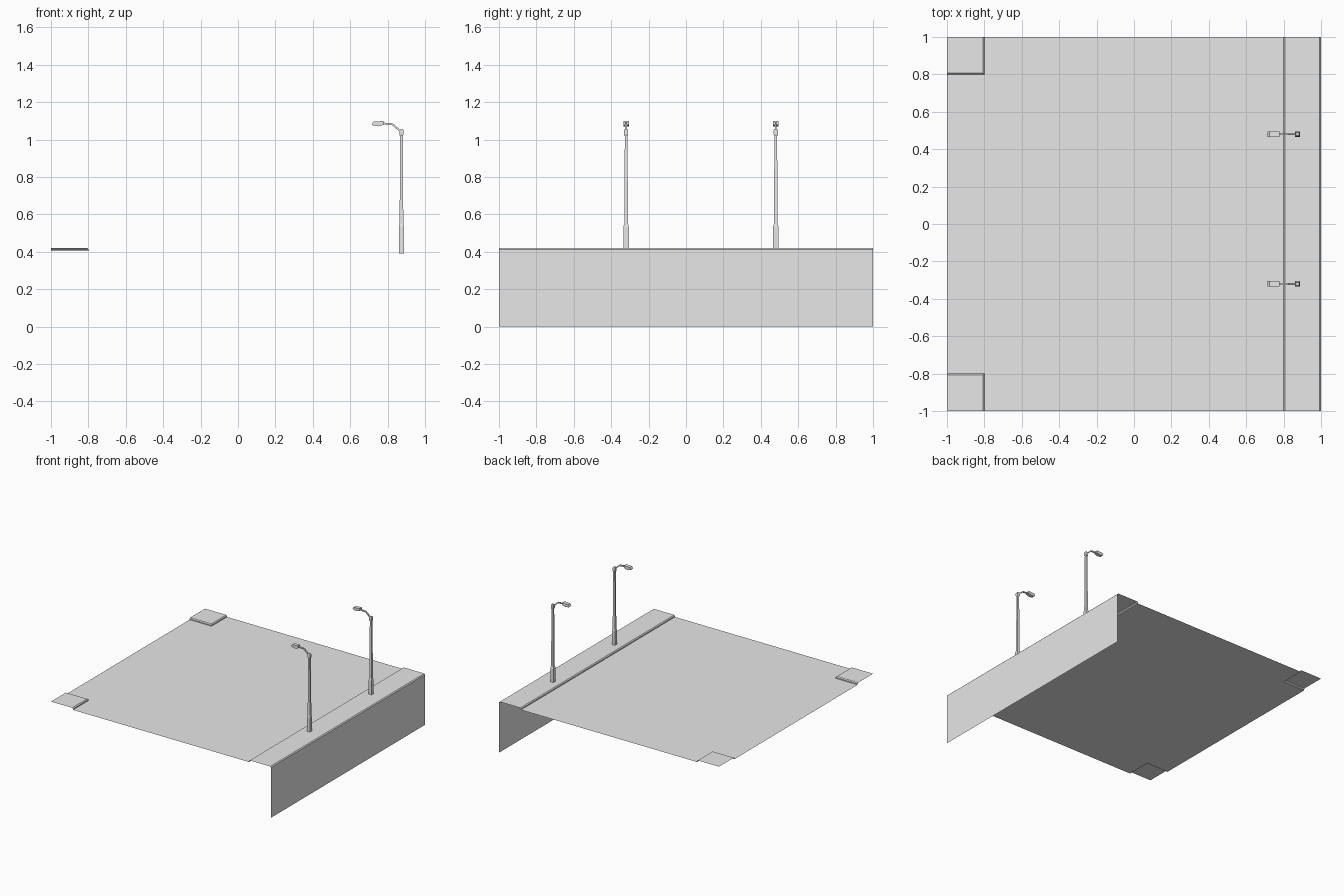
import bpy
import bmesh
from mathutils import Vector

if "Cube" in bpy.data.objects:
    bpy.data.objects.remove(bpy.data.objects["Cube"], do_unlink=True)

grey = bpy.data.materials.new("plain grey")
grey.use_nodes = True
grey.diffuse_color = (0.8, 0.8, 0.8, 1)
grey.node_tree.nodes["Principled BSDF"].inputs["Base Color"].default_value = (0.8, 0.8, 0.8, 1)

ROAD, EDGE, TOP = 0.405, 0.413, 0.42   # road level, kerb bevel start, pavement level
BEVEL = 0.007
KERB = 0.8                             # distance of the kerb line from the centre


def finish(name, bm):
    mesh = bpy.data.meshes.new(name)
    bm.to_mesh(mesh)
    bm.free()
    mesh.materials.append(grey)
    obj = bpy.data.objects.new(name, mesh)
    bpy.context.collection.objects.link(obj)
    return obj


def loft(name, rings, closed=True, caps=True):
    """Skin a list of point rings, optionally capping both ends."""
    bm = bmesh.new()
    rows = [[bm.verts.new(p) for p in ring] for ring in rings]
    n = len(rows[0])
    for a, b in zip(rows, rows[1:]):
        for i in range(n if closed else n - 1):
            j = (i + 1) % n
            bm.faces.new((a[i], a[j], b[j], b[i]))
    if caps:
        bm.faces.new(rows[0][::-1])
        bm.faces.new(rows[-1])
    if closed:
        bmesh.ops.recalc_face_normals(bm, faces=bm.faces)
    return finish(name, bm)


def square(x, y, z, r):
    return [(x - r, y - r, z), (x + r, y - r, z), (x + r, y + r, z), (x - r, y + r, z)]


# Road sheet, notched at the two corner pavements
bm = bmesh.new()
outline = [(-KERB, -1), (KERB, -1), (KERB, 1), (-KERB, 1),
           (-KERB, KERB), (-1, KERB), (-1, -KERB), (-KERB, -KERB)]
bm.faces.new([bm.verts.new((x, y, ROAD)) for x, y in outline])
finish("road", bm)

# Pavement strip with kerb, continuing down as the embankment wall
profile = [(KERB, ROAD), (KERB, EDGE), (KERB + BEVEL, TOP),
           (1 - BEVEL, TOP), (1, EDGE), (1, 0)]
loft("pavement_and_wall", [[(x, y, z) for x, z in profile] for y in (1, -1)],
     closed=False, caps=False)

# Corner pavements with bevelled kerbs on their two inner sides
for side, label in ((-1, "front"), (1, "back")):
    bm = bmesh.new()
    rows = []
    for inset, z in ((0, ROAD), (0, EDGE), (BEVEL, TOP)):
        k = KERB + inset
        rows.append([bm.verts.new(p) for p in
                     ((-1, side * k, z), (-k, side * k, z), (-k, side, z))])
    for a, b in zip(rows, rows[1:]):
        for i in range(2):
            bm.faces.new((a[i], a[i + 1], b[i + 1], b[i]))
    bm.faces.new(rows[-1] + [bm.verts.new((-1, side, TOP))])
    if side < 0:
        bmesh.ops.reverse_faces(bm, faces=bm.faces)
    finish(label + "_corner_pavement", bm)

# Street lamps
POLE_X = 0.874
for y, label in ((-0.32, "front"), (0.48, "back")):
    # Square base narrowing into a tapered pole
    stages = [(0.39, 0.014), (0.535, 0.014), (0.55, 0.010), (1.025, 0.007)]
    loft(label + "_lamp_pole", [square(POLE_X, y, z, r) for z, r in stages])

    # Pole cap
    stages = [(1.02, 0.008), (1.026, 0.011), (1.05, 0.011), (1.056, 0.008)]
    loft(label + "_lamp_cap", [square(POLE_X, y, z, r) for z, r in stages])

    # Bent arm reaching over the road
    path = [Vector((POLE_X, 0, 1.04)), Vector((0.825, 0, 1.082)), Vector((0.772, 0, 1.086))]
    rings = []
    for i, p in enumerate(path):
        d = (path[min(i + 1, 2)] - path[max(i - 1, 0)]).normalized()
        up = Vector((d.z, 0, -d.x)) * 0.005
        wide = Vector((0, 0.005, 0))
        base = p + Vector((0, y, 0))
        rings.append([base + up + wide, base + up - wide, base - up - wide, base - up + wide])
    loft(label + "_lamp_arm", rings)

    # Lamp head with a sloping nose and a drooping underside
    head = [(0.715, 1.083), (0.725, 1.096), (0.779, 1.099),
            (0.779, 1.079), (0.750, 1.071), (0.720, 1.076)]
    loft(label + "_lamp_head",
         [[(x, y + s * 0.015, z) for x, z in head] for s in (-1, 1)])
